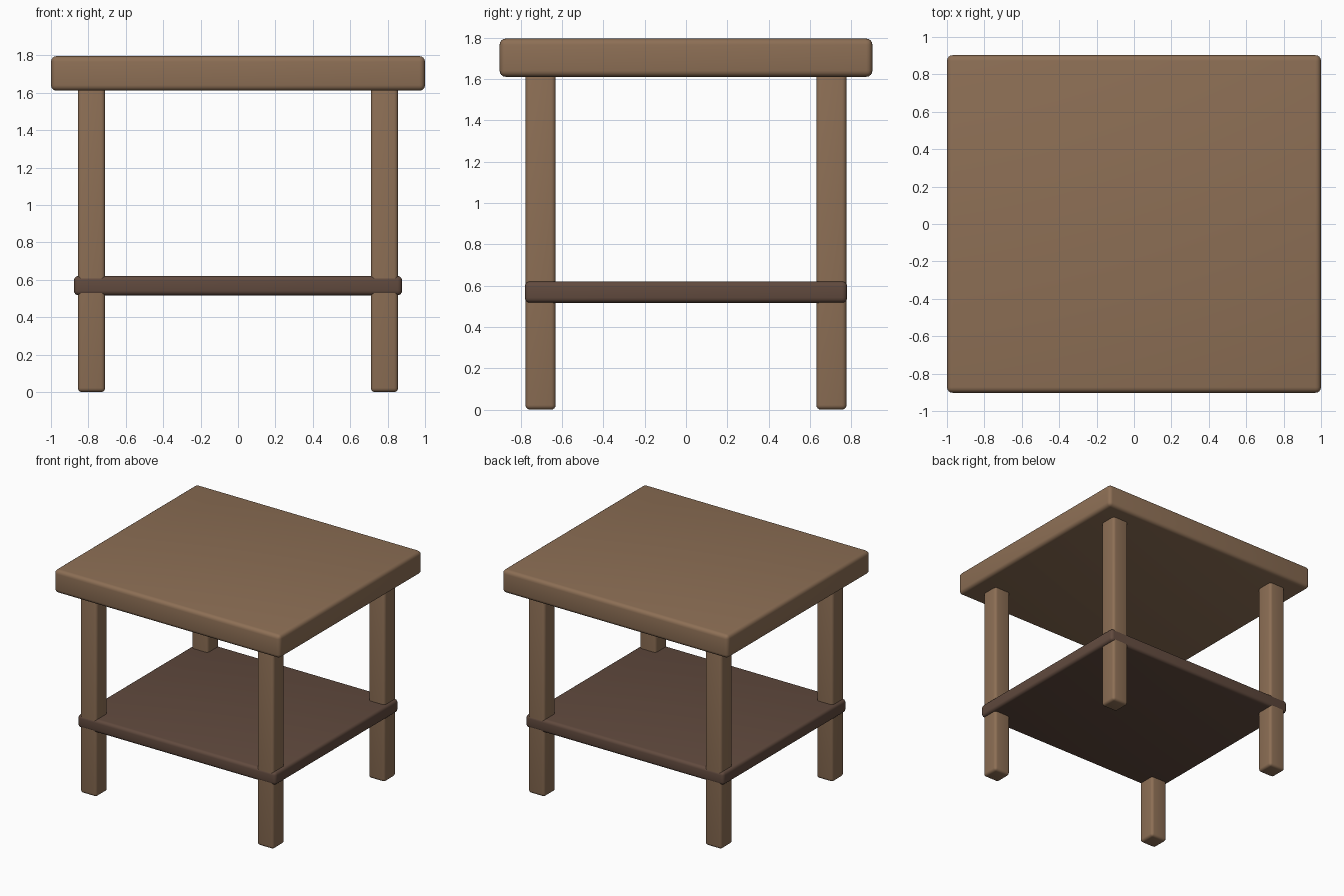
import bpy

if "Cube" in bpy.data.objects:
    bpy.data.objects.remove(bpy.data.objects["Cube"])


def material(name, rgb):
    """Flat colour given as sRGB 0-255, stored as linear."""
    m = bpy.data.materials.new(name)
    lin = [((c / 255 + 0.055) / 1.055) ** 2.4 for c in rgb]
    m.diffuse_color = (*lin, 1.0)
    m.use_nodes = True
    m.node_tree.nodes["Principled BSDF"].inputs["Base Color"].default_value = m.diffuse_color
    return m


def rounded_box(name, size, centre, radius, mat):
    """Box with softly rounded edges."""
    bpy.ops.mesh.primitive_cube_add(size=1, location=centre)
    ob = bpy.context.object
    ob.name = name
    ob.scale = size
    bpy.ops.object.transform_apply(location=False, rotation=False, scale=True)
    ob.data.materials.append(mat)
    bev = ob.modifiers.new("rounded_edges", 'BEVEL')
    bev.width = radius
    bev.segments = 4
    bpy.ops.object.modifier_apply(modifier=bev.name)
    bpy.ops.object.shade_smooth_by_angle(angle=0.6)
    return ob


wood = material("light_brown_wood", (141, 111, 85))
dark_wood = material("dark_brown_wood", (97, 74, 62))

# Thick table top
rounded_box("table_top", (2.0, 1.805, 0.185), (0, 0, 1.7035), 0.03, wood)

# Lower shelf, slightly wider than the legs
rounded_box("lower_shelf", (1.755, 1.56, 0.104), (0, 0, 0.569), 0.025, dark_wood)

# Four square legs, ending inside the top
for side, sx in (("left", -1), ("right", 1)):
    for end, sy in (("front", -1), ("back", 1)):
        rounded_box(f"{end}_{side}_leg", (0.146, 0.146, 1.65),
                    (sx * 0.783, sy * 0.704, 0.825), 0.022, wood)
